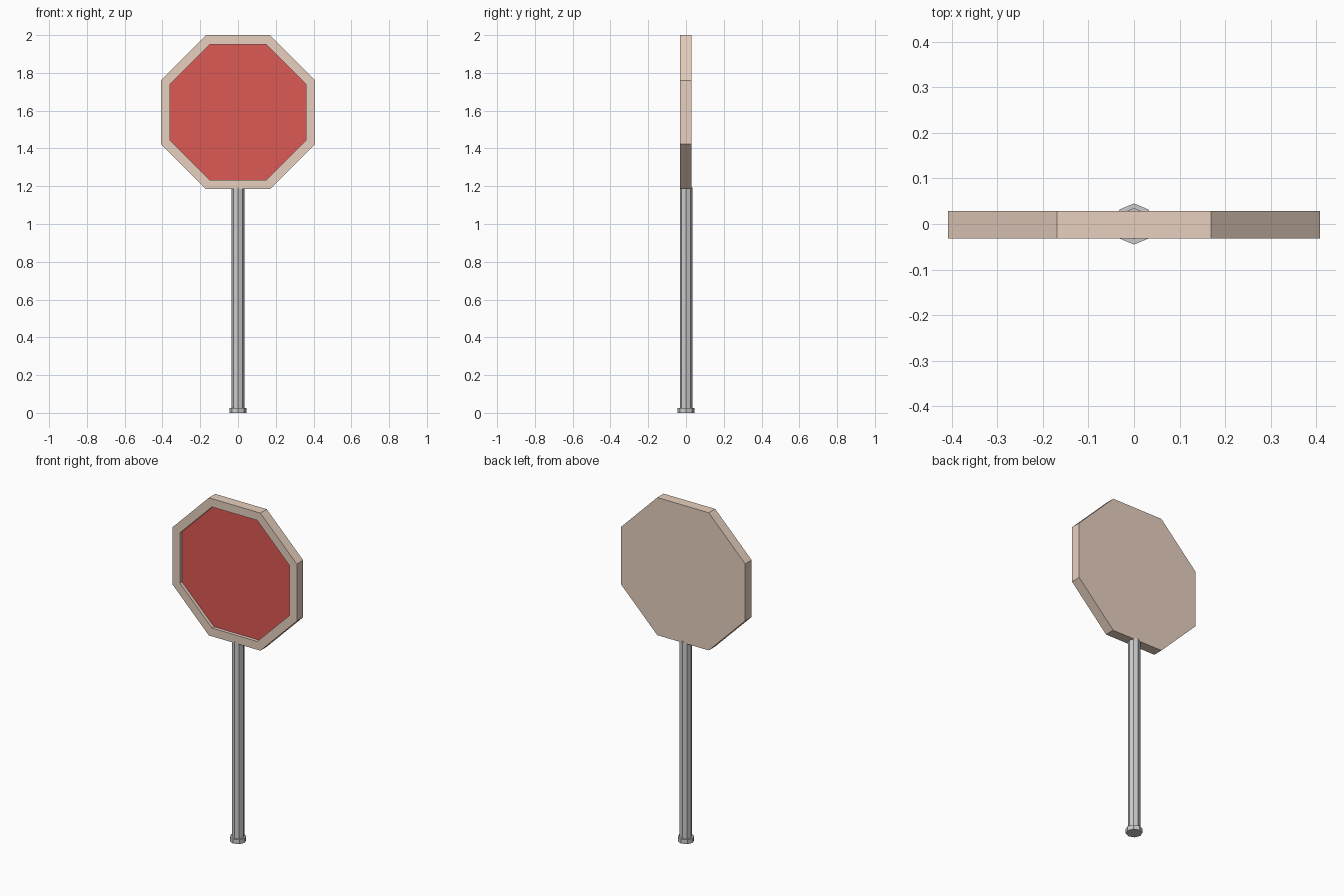
import bpy, bmesh
from math import pi, cos
from mathutils import Matrix

if "Cube" in bpy.data.objects:
    bpy.data.objects.remove(bpy.data.objects["Cube"])


def material(name, rgb):
    m = bpy.data.materials.new(name)
    m.diffuse_color = (*rgb, 1)
    m.use_nodes = True
    m.node_tree.nodes["Principled BSDF"].inputs["Base Color"].default_value = m.diffuse_color
    return m


def finish(bm, name, *mats):
    bmesh.ops.recalc_face_normals(bm, faces=bm.faces)
    mesh = bpy.data.meshes.new(name)
    bm.to_mesh(mesh)
    bm.free()
    for m in mats:
        mesh.materials.append(m)
    ob = bpy.data.objects.new(name, mesh)
    bpy.context.collection.objects.link(ob)
    return ob


def octagon_prism(radius, depth, matrix):
    bm = bmesh.new()
    bmesh.ops.create_cone(bm, cap_ends=True, segments=8, radius1=radius,
                          radius2=radius, depth=depth, matrix=matrix)
    return bm


def post(name, radius, z0, z1, y=0.0):
    bm = octagon_prism(radius, z1 - z0, Matrix.Translation((0, y, (z0 + z1) / 2)))
    return finish(bm, name)


# Foot collar and pole, octagonal with a corner facing front
post("foot_collar", 0.045, 0.0, 0.026)
post("pole", 0.034, 0.0, 1.192, 0.001)

# Sign plate: octagonal slab standing upright, flat side down
apothem, front, back, cz = 0.408, -0.032, 0.028, 1.592
place = (Matrix.Translation((0, (front + back) / 2, cz))
         @ Matrix.Rotation(pi / 2, 4, 'X') @ Matrix.Rotation(pi / 8, 4, 'Z'))
bm = octagon_prism(apothem / cos(pi / 8), back - front, place)

# Raised border around the recessed red panel
bm.faces.ensure_lookup_table()
panel = min(bm.faces, key=lambda f: f.calc_center_median().y)
bmesh.ops.inset_region(bm, faces=[panel], thickness=0.049, use_even_offset=True)
rim = bmesh.ops.extrude_face_region(bm, geom=[panel])
inner = [g for g in rim["geom"] if isinstance(g, bmesh.types.BMFace)][0]
if panel.is_valid:
    bmesh.ops.delete(bm, geom=[panel], context='FACES_ONLY')
bmesh.ops.translate(bm, verts=inner.verts, vec=(0, 0.02, 0))
inner.material_index = 1
finish(bm, "sign_plate", material("cream", (0.80, 0.63, 0.52)),
       material("red", (0.72, 0.10, 0.09)))
